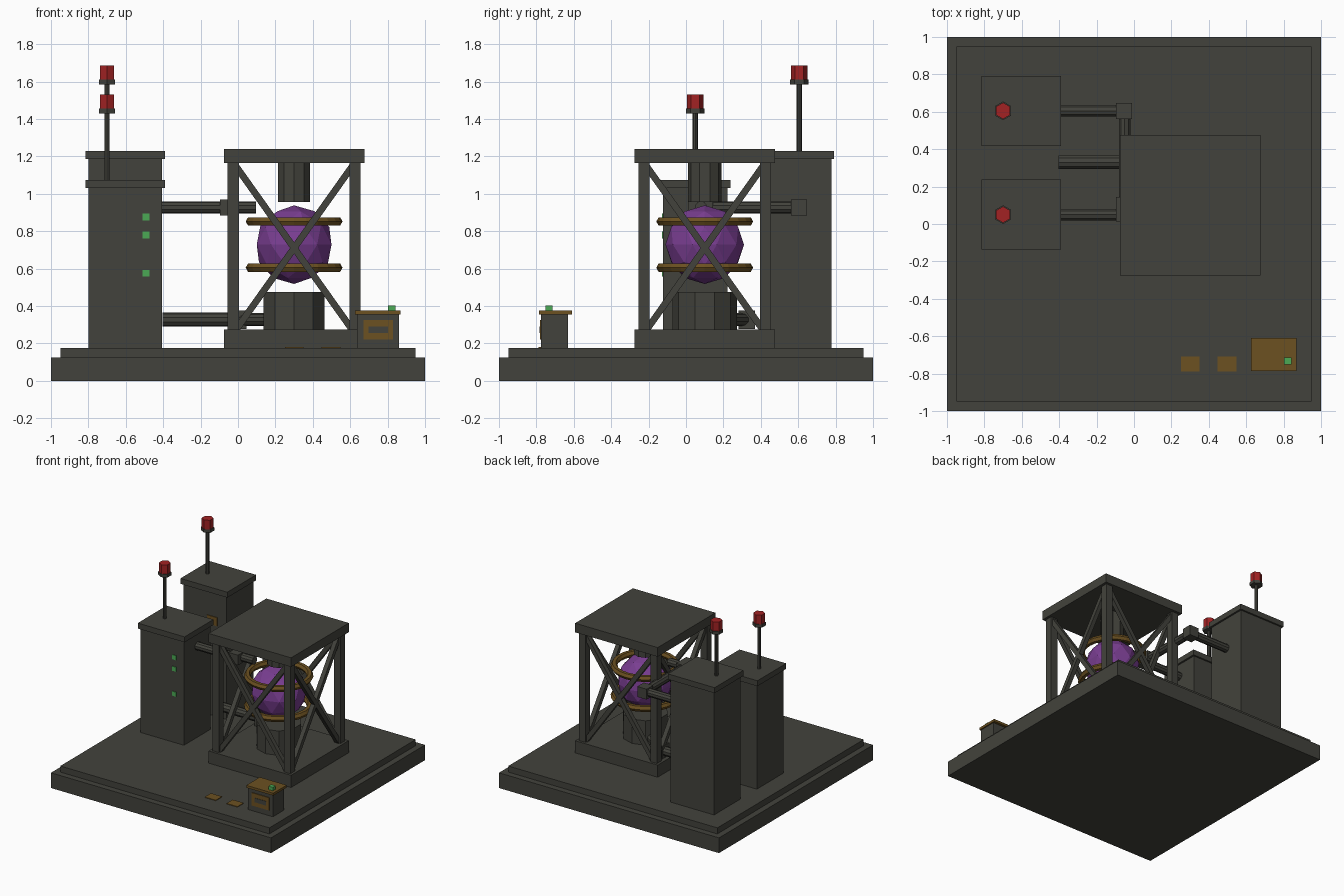
import bpy, bmesh, math
from mathutils import Vector, Matrix

cube = bpy.data.objects.get("Cube")
if cube:
    bpy.data.objects.remove(cube, do_unlink=True)


def material(name, rgb):
    m = bpy.data.materials.new(name)
    m.use_nodes = True
    m.diffuse_color = (*rgb, 1)
    m.node_tree.nodes["Principled BSDF"].inputs["Base Color"].default_value = (*rgb, 1)
    return m


METAL = material("dark olive metal", (0.055, 0.055, 0.045))
PURPLE = material("purple core", (0.19, 0.047, 0.28))
OCHRE = material("ochre trim", (0.15, 0.082, 0.015))
RED = material("red lamp", (0.36, 0.016, 0.017))
GREEN = material("green light", (0.07, 0.4, 0.09))


def finish(name, bm, mat):
    mesh = bpy.data.meshes.new(name)
    bm.to_mesh(mesh)
    bm.free()
    mesh.materials.append(mat)
    ob = bpy.data.objects.new(name, mesh)
    bpy.context.collection.objects.link(ob)
    return ob


def box(name, center, size, mat=METAL, rot=None):
    bm = bmesh.new()
    bmesh.ops.create_cube(bm, size=1)
    bmesh.ops.scale(bm, vec=size, verts=bm.verts)
    if rot:
        bmesh.ops.transform(bm, matrix=rot, verts=bm.verts)
    bmesh.ops.translate(bm, vec=center, verts=bm.verts)
    return finish(name, bm, mat)


def block(name, x, y, z, mat=METAL):
    """Box from its extents on each axis."""
    spans = (x, y, z)
    return box(name, [(a + b) / 2 for a, b in spans], [b - a for a, b in spans], mat)


def rod(name, start, end, radius, mat=METAL, sides=10):
    start, end = Vector(start), Vector(end)
    axis = end - start
    bm = bmesh.new()
    bmesh.ops.create_cone(bm, cap_ends=True, segments=sides, radius1=radius,
                          radius2=radius, depth=axis.length)
    # vertical rods keep a corner facing along y
    if abs(axis.x) + abs(axis.y) > 0:
        bmesh.ops.transform(bm, matrix=axis.to_track_quat('Z', 'Y').to_matrix().to_4x4(), verts=bm.verts)
    bmesh.ops.translate(bm, vec=(start + end) / 2, verts=bm.verts)
    return finish(name, bm, mat)


def ring(name, center, major, minor, mat, segments=24, sides=6):
    bm = bmesh.new()
    loops = []
    for i in range(segments):
        turn = Matrix.Rotation(math.tau * i / segments, 3, 'Z')
        loops.append([bm.verts.new(Vector(center) + turn @ Vector(
            (major + minor * math.cos(math.tau * j / sides), 0, minor * math.sin(math.tau * j / sides))))
            for j in range(sides)])
    for i in range(segments):
        a, b = loops[i], loops[(i + 1) % segments]
        for j in range(sides):
            k = (j + 1) % sides
            bm.faces.new((a[j], b[j], b[k], a[k]))
    return finish(name, bm, mat)


# Stepped foundation
block("foundation", (-1, 1), (-1, 1), (0, 0.125))
block("foundation_step", (-0.95, 0.95), (-0.95, 0.95), (0.125, 0.175))

# Towers with roof slab, mast and lamp
for label, y, top in (("front", 0.05, 1.075), ("back", 0.605, 1.23)):
    block(label + "_tower", (-0.8, -0.405), (y - 0.173, y + 0.173), (0.175, top - 0.045))
    block(label + "_tower_roof", (-0.815, -0.39), (y - 0.187, y + 0.187), (top - 0.045, top))
    rod(label + "_mast", (-0.7, y, top), (-0.7, y, top + 0.36), 0.014, sides=8)
    rod(label + "_lamp_collar", (-0.7, y, top + 0.355), (-0.7, y, top + 0.38), 0.05, sides=6)
    rod(label + "_lamp", (-0.7, y, top + 0.38), (-0.7, y, top + 0.455), 0.044, RED, 6)

# Lights and hatch on the tower fronts
for z in (0.575, 0.78, 0.875):
    box("tower_light", (-0.493, -0.124, z), (0.037, 0.008, 0.037), GREEN)
block("tower_hatch", (-0.58, -0.49), (0.426, 0.434), (0.92, 0.99), OCHRE)

# Reactor cage
CX, CY = 0.3, 0.1
box("cage_base", (CX, CY, 0.225), (0.75, 0.75, 0.1))
box("cage_roof", (CX, CY, 1.203), (0.75, 0.75, 0.075))
for sx in (-1, 1):
    for sy in (-1, 1):
        box("cage_post", (CX + sx * 0.325, CY + sy * 0.325, 0.72), (0.06, 0.06, 0.89))

# Crossed braces on all four sides
HALF, RISE = 0.32, 0.45
length = 2 * math.hypot(HALF, RISE)
tilt = math.atan2(HALF, RISE)
for side in range(4):
    turn = Matrix.Rotation(side * math.pi / 2, 4, 'Z')
    spot = Vector((CX, CY, 0.71)) + turn @ Vector((0, -0.325, 0))
    for sign in (-1, 1):
        box("cage_brace", spot, (0.036, 0.036, length), METAL,
            turn @ Matrix.Rotation(sign * tilt, 4, 'Y'))

# Reactor core, pedestal, upper column and rings
rod("core_pedestal", (CX, CY, 0.275), (CX, CY, 0.475), 0.172)
rod("core_upper_column", (CX, CY, 0.955), (CX, CY, 1.17), 0.09)
bm = bmesh.new()
bmesh.ops.create_icosphere(bm, subdivisions=2, radius=0.21)
bmesh.ops.translate(bm, vec=(CX, CY, 0.728), verts=bm.verts)
finish("core_sphere", bm, PURPLE)
for z in (0.605, 0.852):
    ring("core_ring", (CX, CY, z), 0.233, 0.026, OCHRE)

# Upper pipes with box joints
PZ = 0.927
rod("back_upper_pipe", (-0.42, 0.605, PZ), (-0.05, 0.605, PZ), 0.033)
box("pipe_elbow", (-0.053, 0.605, PZ), (0.085, 0.085, 0.085))
rod("cross_pipe", (-0.05, 0.605, PZ), (-0.05, 0.1, PZ), 0.033)
rod("front_upper_pipe", (-0.42, 0.05, PZ), (-0.05, 0.05, PZ), 0.033)
block("pipe_junction", (-0.095, -0.01), (0.013, 0.145), (PZ - 0.042, PZ + 0.042))
rod("core_feed_pipe", (-0.05, 0.08, PZ), (0.095, 0.08, PZ), 0.033)

# Lower pipe and its feed into the pedestal
rod("lower_pipe", (-0.405, 0.33, 0.327), (0.0, 0.33, 0.327), 0.037)
box("lower_pipe_elbow", (0.0, 0.325, 0.327), (0.09, 0.09, 0.1))
rod("lower_feed_pipe", (0.0, 0.325, 0.327), (0.2, 0.18, 0.327), 0.035)

# Control console
block("console_body", (0.635, 0.86), (-0.775, -0.63), (0.175, 0.355))
block("console_lid", (0.625, 0.87), (-0.785, -0.61), (0.355, 0.375), OCHRE)
block("console_panel", (0.67, 0.83), (-0.781, -0.774), (0.22, 0.325), OCHRE)
block("console_slot", (0.697, 0.803), (-0.784, -0.78), (0.255, 0.29))
block("console_button", (0.803, 0.843), (-0.752, -0.715), (0.375, 0.403), GREEN)

# Floor plates
for x in (0.3, 0.497):
    box("floor_plate", (x, -0.748, 0.177), (0.1, 0.08, 0.006), OCHRE)
